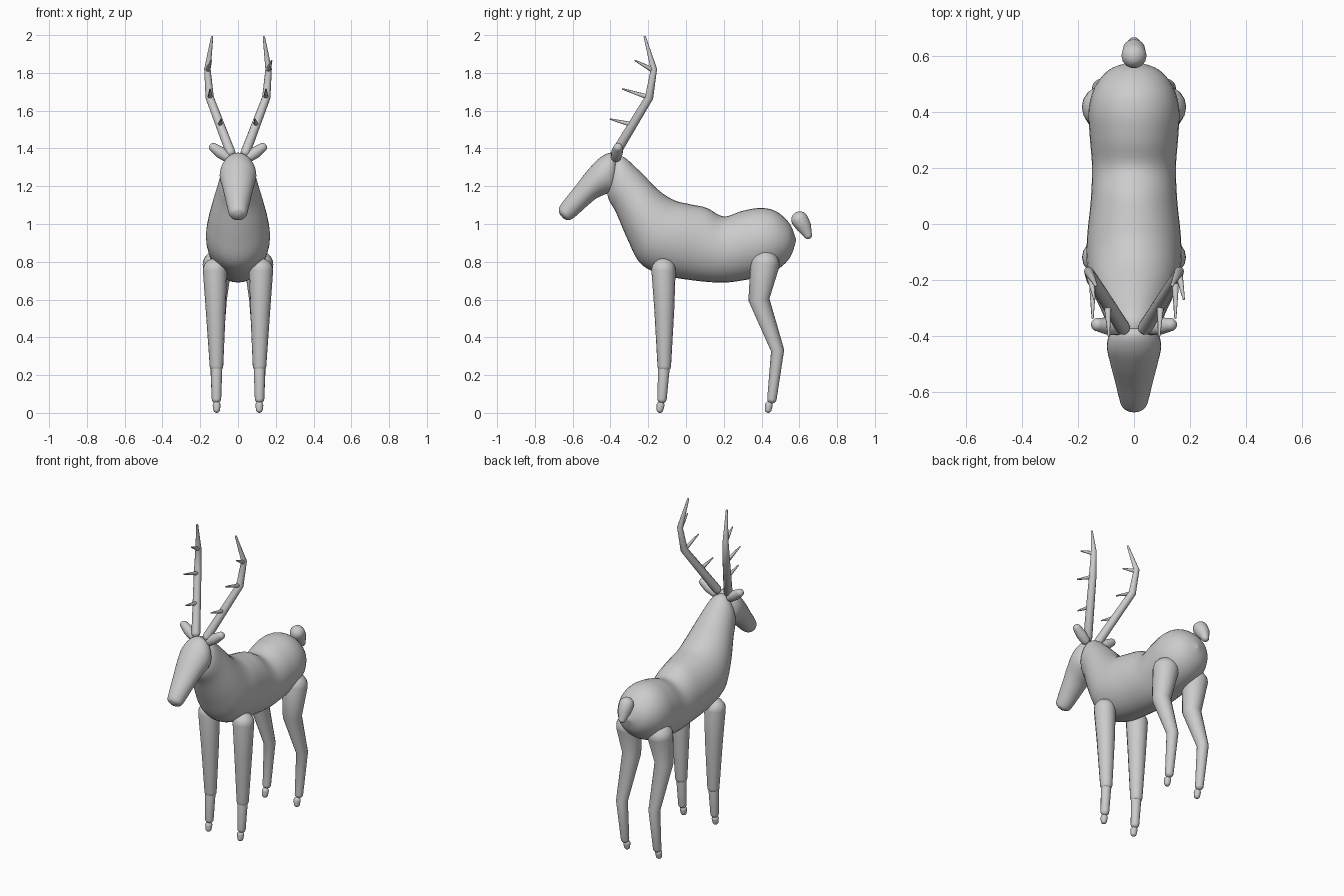
import bpy, bmesh, math
from mathutils import Vector

if "Cube" in bpy.data.objects:
    bpy.data.objects.remove(bpy.data.objects["Cube"])


def skin_rings(name, rings):
    """Bridge a list of equal-sized vertex loops and close both ends."""
    bm = bmesh.new()
    loops = [[bm.verts.new(p) for p in ring] for ring in rings]
    n = len(loops[0])
    for a, b in zip(loops, loops[1:]):
        for i in range(n):
            j = (i + 1) % n
            bm.faces.new((a[i], a[j], b[j], b[i]))
    bm.faces.new(loops[0])
    bm.faces.new(loops[-1])
    bmesh.ops.recalc_face_normals(bm, faces=bm.faces)
    mesh = bpy.data.meshes.new(name)
    bm.to_mesh(mesh)
    bm.free()
    for f in mesh.polygons:
        f.use_smooth = True
    obj = bpy.data.objects.new(name, mesh)
    bpy.context.collection.objects.link(obj)
    return obj


def ellipse(c, u, v, n):
    return [c + u * math.cos(2 * math.pi * i / n) + v * math.sin(2 * math.pi * i / n)
            for i in range(n)]


def profile_loft(name, sections, n=32, steps=5):
    """Sections: top y, top z, bottom y, bottom z, half width (smoothly interpolated)."""
    s = [sections[0]] + sections + [sections[-1]]
    rings = []
    for k in range(1, len(s) - 2):
        for m in range(steps + (k == len(s) - 3)):
            t = m / steps
            q = [0.5 * (2 * b + (c - a) * t + (2 * a - 5 * b + 4 * c - d) * t * t
                        + (3 * b - a - 3 * c + d) * t ** 3)
                 for a, b, c, d in zip(*s[k - 1:k + 3])]
            top, bot = Vector((0, q[0], q[1])), Vector((0, q[2], q[3]))
            rings.append(ellipse((top + bot) / 2, Vector((max(q[4], 0.003), 0, 0)),
                                 (top - bot) / 2, n))
    return skin_rings(name, rings)


def limb(name, pts, n=16):
    """Round-ended tapered tube through (x, y, z, radius) points."""
    P = [Vector(p[:3]) for p in pts]
    R = [p[3] for p in pts]
    span = P[-1] - P[0]
    ref = Vector((0, 0, 0))
    ref[min(range(3), key=lambda i: abs(span[i]))] = 1
    rings = []

    def ring(c, t, r):
        u = (ref - t * ref.dot(t)).normalized()
        rings.append(ellipse(c, u * r, t.cross(u) * r, n))

    angles = [math.radians(a) for a in (87, 70, 50, 30, 15)]
    d0, d1 = (P[1] - P[0]).normalized(), (P[-1] - P[-2]).normalized()
    for a in angles:
        ring(P[0] - d0 * R[0] * math.sin(a), d0, R[0] * math.cos(a))
    for i, (p, r) in enumerate(zip(P, R)):
        a = (p - P[i - 1]).normalized() if i else d0
        b = (P[i + 1] - p).normalized() if i < len(P) - 1 else d1
        ring(p, (a + b).normalized(), r)
    for a in reversed(angles):
        ring(P[-1] + d1 * R[-1] * math.sin(a), d1, R[-1] * math.cos(a))
    return skin_rings(name, rings)


# Neck, torso and rump
profile_loft("body", [
    (-0.385, 1.36, -0.41, 1.27, 0.03),
    (-0.33, 1.355, -0.415, 1.15, 0.085),
    (-0.24, 1.275, -0.37, 1.06, 0.115),
    (-0.14, 1.175, -0.31, 0.92, 0.15),
    (-0.06, 1.125, -0.24, 0.79, 0.168),
    (0.02, 1.105, -0.12, 0.73, 0.168),
    (0.11, 1.085, 0.05, 0.70, 0.155),
    (0.20, 1.04, 0.20, 0.69, 0.15),
    (0.30, 1.07, 0.32, 0.705, 0.158),
    (0.40, 1.085, 0.42, 0.73, 0.162),
    (0.48, 1.065, 0.50, 0.77, 0.14),
    (0.55, 1.00, 0.555, 0.83, 0.088),
    (0.582, 0.92, 0.582, 0.91, 0.004)])

# Head and muzzle
profile_loft("head", [
    (-0.35, 1.30, -0.36, 1.25, 0.02),
    (-0.385, 1.375, -0.385, 1.17, 0.08),
    (-0.45, 1.355, -0.42, 1.16, 0.097),
    (-0.52, 1.285, -0.475, 1.135, 0.085),
    (-0.59, 1.195, -0.535, 1.085, 0.068),
    (-0.65, 1.12, -0.585, 1.04, 0.054),
    (-0.673, 1.08, -0.62, 1.02, 0.043),
    (-0.667, 1.05, -0.65, 1.03, 0.01)])

# Tail
limb("tail", [(0, 0.602, 1.022, 0.045), (0, 0.625, 0.985, 0.04), (0, 0.645, 0.943, 0.023)])

for s, side in ((-1, "left"), (1, "right")):
    # Ears
    limb(f"ear_{side}", [(s * 0.06, -0.37, 1.355, 0.027), (s * 0.095, -0.365, 1.38, 0.031),
                         (s * 0.13, -0.36, 1.405, 0.024)])

    # Antler beams and forward tines
    limb(f"antler_{side}", [(s * 0.04, -0.37, 1.38, 0.026), (s * 0.15, -0.195, 1.67, 0.022),
                            (s * 0.162, -0.17, 1.82, 0.017), (s * 0.137, -0.218, 1.99, 0.006)], 12)
    tines = [((s * 0.095, -0.28, 1.525), (s * 0.09, -0.40, 1.555)),
             ((s * 0.148, -0.195, 1.67), (s * 0.148, -0.335, 1.715)),
             ((s * 0.16, -0.175, 1.815), (s * 0.16 + 0.018, -0.268, 1.865))]
    for i, (a, b) in enumerate(tines):
        limb(f"antler_tine_{i + 1}_{side}", [(*a, 0.014), (*b, 0.004)], 8)

    # Front leg
    limb(f"front_leg_{side}", [(s * 0.122, -0.119, 0.755, 0.064), (s * 0.118, -0.115, 0.55, 0.053),
                               (s * 0.114, -0.115, 0.25, 0.036)])
    limb(f"front_shin_{side}", [(s * 0.114, -0.116, 0.25, 0.031), (s * 0.114, -0.127, 0.075, 0.025)])

    # Rear leg
    limb(f"rear_leg_{side}", [(s * 0.11, 0.418, 0.785, 0.077), (s * 0.115, 0.386, 0.60, 0.056),
                              (s * 0.115, 0.485, 0.33, 0.035), (s * 0.114, 0.455, 0.075, 0.025)])

    # Hooves
    for name, y in (("front", -0.138), ("rear", 0.435)):
        limb(f"{name}_hoof_{side}", [(s * 0.113, y + 0.003, 0.04, 0.021), (s * 0.113, y, 0.018, 0.018)])
